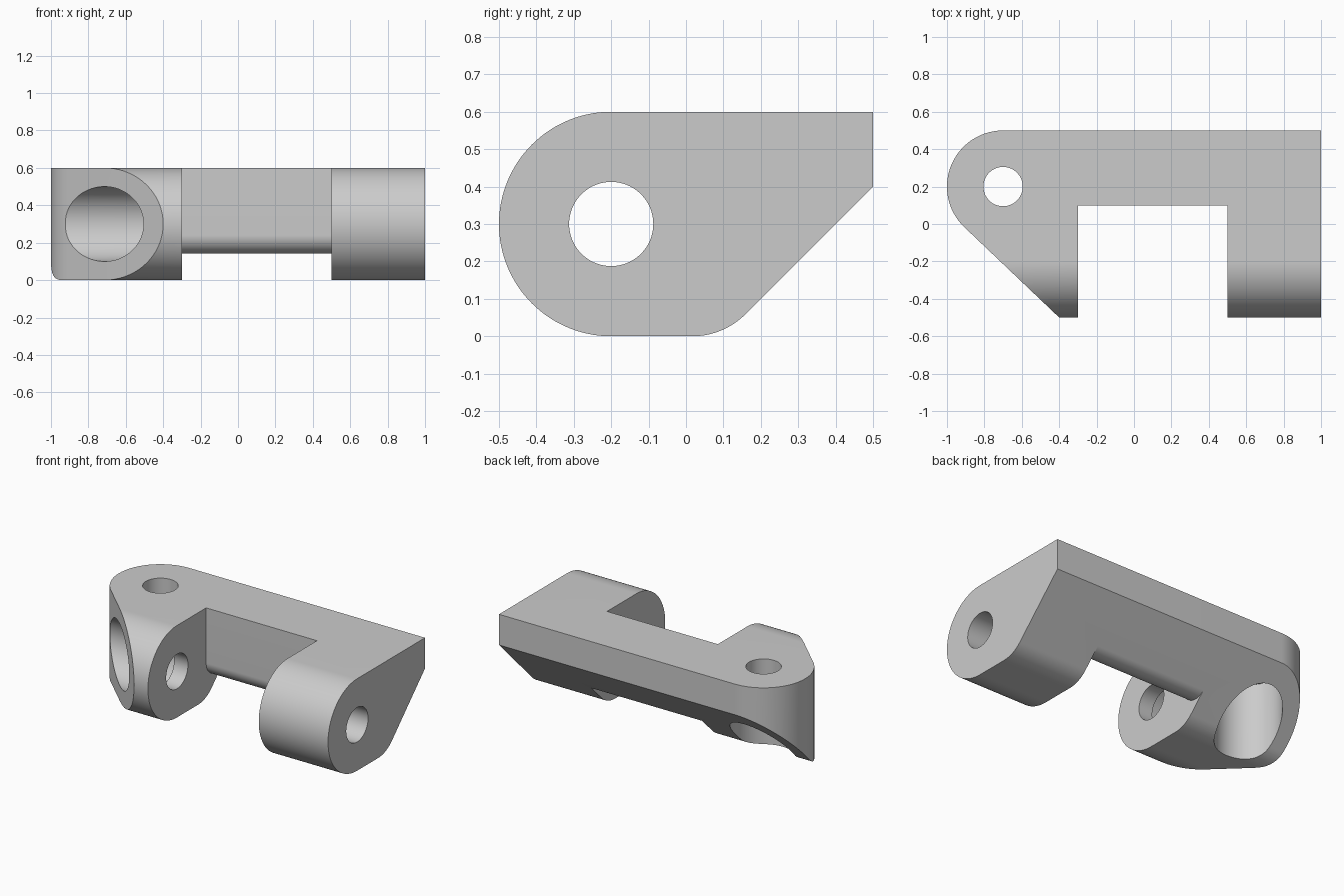
import bpy, bmesh
from math import sin, cos, radians, pi
from mathutils import Matrix, Vector

if "Cube" in bpy.data.objects:
    bpy.data.objects.remove(bpy.data.objects["Cube"], do_unlink=True)

grey = bpy.data.materials.new("plain grey")
grey.use_nodes = True
tone = (0.6, 0.6, 0.6, 1)
grey.diffuse_color = tone
grey.node_tree.nodes["Principled BSDF"].inputs["Base Color"].default_value = tone


def arc(cx, cy, r, start, end, n):
    """Points along a circular arc, angles in degrees."""
    angles = [radians(start + (end - start) * i / n) for i in range(n + 1)]
    return [(cx + r * cos(a), cy + r * sin(a)) for a in angles]


def add_mesh(name, bm):
    bmesh.ops.recalc_face_normals(bm, faces=bm.faces[:])
    mesh = bpy.data.meshes.new(name)
    bm.to_mesh(mesh)
    bm.free()
    mesh.materials.append(grey)
    obj = bpy.data.objects.new(name, mesh)
    bpy.context.collection.objects.link(obj)
    return obj


def prism(name, outline, low, high, axis):
    """Extrude a closed outline along x (outline in y, z) or z (outline in x, y)."""
    bm = bmesh.new()
    along_x = axis == "x"
    verts = [bm.verts.new((low, a, b) if along_x else (a, b, low)) for a, b in outline]
    cap = bm.faces.new(verts)
    new = bmesh.ops.extrude_face_region(bm, geom=[cap])["geom"]
    shift = Vector((high - low, 0, 0) if along_x else (0, 0, high - low))
    bmesh.ops.translate(bm, vec=shift, verts=[v for v in new if isinstance(v, bmesh.types.BMVert)])
    return add_mesh(name, bm)


def rod(name, radius, low, high, axis, a, b):
    return prism(name, arc(a, b, radius, 0, 360, 96)[:-1], low, high, axis)


def combine(target, cutter, operation="DIFFERENCE"):
    mod = target.modifiers.new(cutter.name, "BOOLEAN")
    mod.operation = operation
    mod.solver = "EXACT"
    mod.object = cutter
    bpy.context.view_layer.objects.active = target
    bpy.ops.object.modifier_apply(modifier=mod.name)
    bpy.data.objects.remove(cutter, do_unlink=True)


# Side profile: round nose, flat top, sloped underside with a soft corner
tan_len = 0.2 * (2 ** 0.5 - 1)
side = arc(-0.2, 0.3, 0.3, 90, 270, 64)
side += arc(0.1 - tan_len, 0.2, 0.2, 270, 315, 16)
side += [(0.6, 0.5), (0.6, 0.6)]
body = prism("hinge_bracket", side, -1.2, 1.2, "x")

# Plan outline: round corner and diagonal face at one end
plan = [(1, -0.7), (1, 0.5)]
plan += arc(-0.7, 0.2, 0.3, 90, 226.4, 48)
plan += [(-0.295, -0.6), (-0.295, -0.7)]
combine(body, prism("plan_outline", plan, -0.5, 1, "z"), "INTERSECT")

# Gap between the lugs, leaving a rounded lower edge on the beam
gap = [(-1, 1), (0.1, 1)]
gap += arc(0.2, 0.2414, 0.1, 180, 315, 32)
gap += [(0.27, -0.5), (-1, -0.5)]
combine(body, prism("lug_gap", gap, -0.3, 0.5, "x"))

# Pin hole and its wide bore through the lugs
combine(body, rod("pin_hole", 0.1125, -1.5, 1.5, "x", -0.2, 0.3))
combine(body, rod("pin_bore", 0.2, -1.5, -0.4, "x", -0.2, 0.3))

# Vertical hole and its wide bore from below
combine(body, rod("bolt_hole", 0.105, -0.5, 1, "z", -0.7, 0.2))
combine(body, rod("bolt_bore", 0.199, -0.5, 0.5, "z", -0.7, 0.2))

bpy.ops.object.select_all(action="DESELECT")
body.select_set(True)
bpy.context.view_layer.objects.active = body
bpy.ops.object.shade_smooth_by_angle(angle=radians(25))
